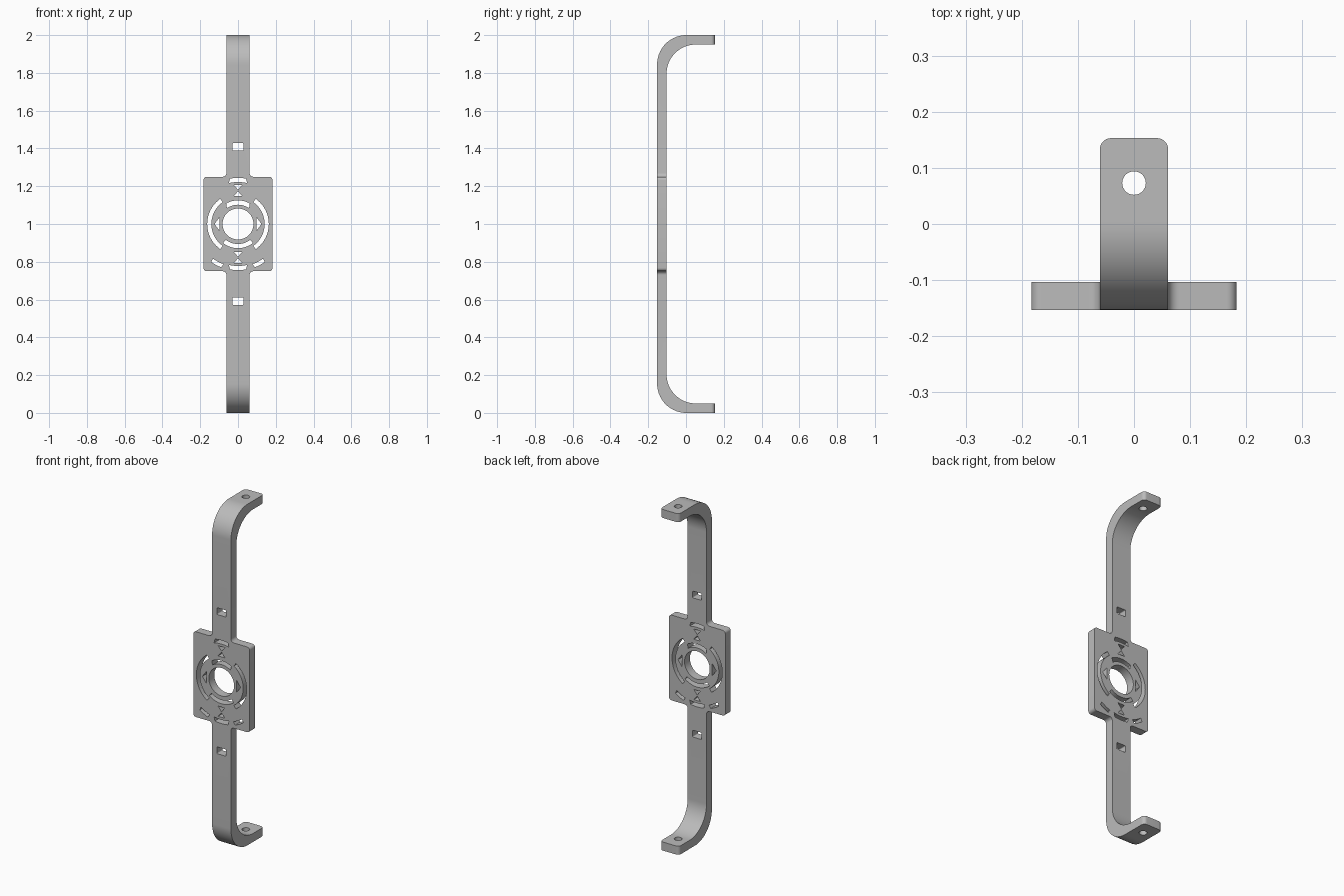
import bpy, bmesh
from math import sin, cos, pi, radians
from mathutils import Vector

if "Cube" in bpy.data.objects:
    bpy.data.objects.remove(bpy.data.objects["Cube"])

T = 0.05        # metal thickness
D = 0.153       # half depth
W = 0.061       # half width of the strap
PW = 0.183      # half width of the plate
BEND = 0.155    # bend radius


def rounded(corners, steps=8):
    """Polygon from (u, v, radius) corners, each filleted with an arc."""
    out = []
    for i, (u, v, r) in enumerate(corners):
        p = Vector((u, v))
        if r == 0:
            out.append(p)
            continue
        a = (Vector(corners[i - 1][:2]) - p).normalized()
        b = (Vector(corners[(i + 1) % len(corners)][:2]) - p).normalized()
        half = a.angle(b) / 2
        centre = p + (a + b).normalized() * (r / sin(half))
        start = p + a * (r / math_tan(half)) - centre
        end = p + b * (r / math_tan(half)) - centre
        for k in range(steps + 1):
            mix = start.lerp(end, k / steps) if k in (0, steps) else start.slerp(end, k / steps)
            out.append(centre + mix.normalized() * r)
    return out


def math_tan(a):
    return sin(a) / cos(a)


def prism(bm, points, lo, hi, place):
    """Extrude a 2D outline from lo to hi; place maps (u, v, depth) to xyz."""
    face = bm.faces.new([bm.verts.new(place(p[0], p[1], lo)) for p in points])
    ext = bmesh.ops.extrude_face_region(bm, geom=[face])
    shift = Vector(place(0, 0, hi)) - Vector(place(0, 0, lo))
    bmesh.ops.translate(bm, vec=shift, verts=[g for g in ext["geom"] if isinstance(g, bmesh.types.BMVert)])


def side(u, v, d):
    return (d, u, v)


def front(u, v, d):
    return (u, d, v)


def top(u, v, d):
    return (u, v, d)


def make(name, prisms):
    bm = bmesh.new()
    for args in prisms:
        prism(bm, *args)
    bmesh.ops.recalc_face_normals(bm, faces=bm.faces)
    mesh = bpy.data.meshes.new(name)
    bm.to_mesh(mesh)
    bm.free()
    ob = bpy.data.objects.new(name, mesh)
    bpy.context.collection.objects.link(ob)
    return ob


def circle(u, v, r, n=48):
    return [(u + r * cos(2 * pi * k / n), v + r * sin(2 * pi * k / n)) for k in range(n)]


def arc_slot(r_in, r_out, mid, half_in, half_out, n=20):
    """Curved slot about the plate centre, angles in degrees."""
    pts = []
    for r, half in ((r_out, half_out), (r_in, -half_in)):
        for k in range(n + 1):
            a = radians(mid - half + 2 * half * k / n)
            pts.append((r * cos(a), 1 + r * sin(a)))
    return pts


# C-shaped bracket section, seen from the side
section = rounded([(D, 2, 0), (-D, 2, BEND), (-D, 0, BEND), (D, 0, 0),
                   (D, T, 0), (T - D, T, BEND), (T - D, 2 - T, BEND), (D, 2 - T, 0)], 24)
bracket = make("mounting_bracket", [(section, -0.3, 0.3, side)])

# Front silhouette: strap with the wide plate
half = [(W, -0.1, 0), (W, 0.75, 0.02), (PW, 0.75, 0.018), (PW, 1.25, 0.018), (W, 1.25, 0.02), (W, 2.1, 0)]
silhouette = rounded(half + [(-x, z, r) for x, z, r in reversed(half)])
front_outline = make("front_outline", [(silhouette, -0.3, 0.3, front)])

# Plan silhouette: rounded tips of the end tabs
plan = rounded([(-0.3, -0.3, 0), (0.3, -0.3, 0), (0.3, -0.06, 0), (0.1, -0.06, 0), (0.1, 0, 0),
                (W + 0.001, 0, 0), (W, 0.1, 0), (W, D, 0.02), (-W, D, 0.02), (-W, 0.1, 0),
                (-W - 0.001, 0, 0), (-0.1, 0, 0), (-0.1, -0.06, 0), (-0.3, -0.06, 0)])
plan_outline = make("plan_outline", [(plan, -0.1, 2.1, top)])

# Openings in the plate and strap
holes = [circle(0, 1, 0.082, 64)]
for s in (1, -1):
    c = 1 + 0.408 * s
    holes.append(rounded([(-0.029, c - 0.02, 0.005), (0.029, c - 0.02, 0.005),
                          (0.029, c + 0.02, 0.005), (-0.029, c + 0.02, 0.005)], 4))
    holes.append(arc_slot(0.141, 0.163, 90 - 90 * s, 55, 55))
    holes.append(arc_slot(0.222, 0.244, 90 * s, 12.5, 10))
    holes.append(arc_slot(0.226, 0.246, -90 + 28 * s, 8, 7))
    holes.append([(-0.022, 1 + 0.147 * s), (0.022, 1 + 0.147 * s), (0, 1 + 0.174 * s)])
    holes.append([(-0.022, 1 + 0.207 * s), (0.022, 1 + 0.207 * s), (0, 1 + 0.181 * s)])
    holes.append([(0.098 * s, 0.965), (0.098 * s, 1.035), (0.124 * s, 1)])
holes.append(arc_slot(0.102, 0.125, 90, 35, 30))
holes.append(arc_slot(0.106, 0.128, -90, 38, 38))
openings = make("openings", [(h, -0.3, 0, front) for h in holes]
                + [(circle(0, 0.073, 0.021, 32), -0.1, 2.1, top)])

# Cut the bracket
for cutter, op in ((front_outline, "INTERSECT"), (plan_outline, "INTERSECT"), (openings, "DIFFERENCE")):
    cutter.hide_render = True
    mod = bracket.modifiers.new(cutter.name, "BOOLEAN")
    mod.operation, mod.object, mod.solver = op, cutter, "EXACT"
bpy.context.view_layer.update()
graph = bpy.context.evaluated_depsgraph_get()
cut = bpy.data.meshes.new_from_object(bracket.evaluated_get(graph))
bracket.modifiers.clear()
bracket.data = cut
for cutter in (front_outline, plan_outline, openings):
    bpy.data.objects.remove(cutter)

# Grey metal
grey = bpy.data.materials.new("grey_metal")
grey.use_nodes = True
colour = (0.5, 0.5, 0.5, 1)
grey.diffuse_color = colour
grey.node_tree.nodes["Principled BSDF"].inputs["Base Color"].default_value = colour
cut.materials.clear()
cut.materials.append(grey)

bpy.ops.object.select_all(action="DESELECT")
bracket.select_set(True)
bpy.context.view_layer.objects.active = bracket
bpy.ops.object.shade_smooth_by_angle(angle=radians(30))
